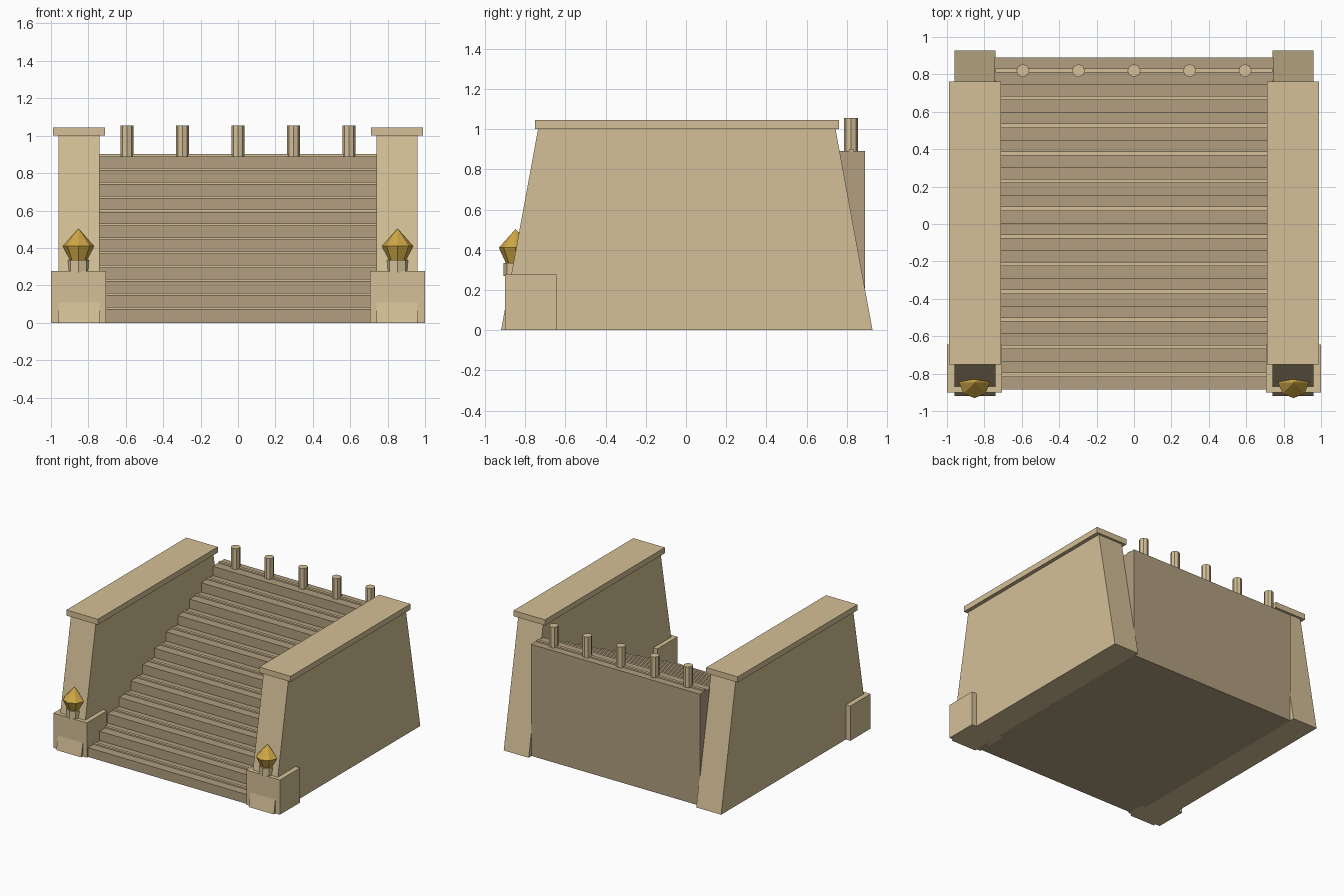
import bpy, math

if "Cube" in bpy.data.objects:
    bpy.data.objects.remove(bpy.data.objects["Cube"])


def material(name, rgb):
    m = bpy.data.materials.new(name)
    m.diffuse_color = (*rgb, 1)
    m.use_nodes = True
    m.node_tree.nodes["Principled BSDF"].inputs["Base Color"].default_value = m.diffuse_color
    return m


SAND = material("light sandstone", (0.66, 0.53, 0.31))
STEP = material("dark sandstone", (0.44, 0.345, 0.215))
GOLD = material("gold", (0.62, 0.39, 0.06))


def mesh_object(name, verts, faces, mat):
    me = bpy.data.meshes.new(name)
    me.from_pydata(verts, [], faces)
    me.materials.append(mat)
    ob = bpy.data.objects.new(name, me)
    bpy.context.collection.objects.link(ob)
    return ob


def extrude_x(name, profile, x0, x1, mat):
    """Counter-clockwise (y, z) profile swept from x0 to x1."""
    n = len(profile)
    verts = [(x, y, z) for x in (x0, x1) for y, z in profile]
    faces = [tuple(reversed(range(n))), tuple(range(n, 2 * n))]
    faces += [(i, (i + 1) % n, n + (i + 1) % n, n + i) for i in range(n)]
    return mesh_object(name, verts, faces, mat)


def box(name, x0, x1, y0, y1, z0, z1, mat):
    return extrude_x(name, [(y0, z0), (y1, z0), (y1, z1), (y0, z1)], x0, x1, mat)


def lathe(name, x, y, rings, mat, n=8):
    """Faceted turned shape from (radius, z) rings, capped at both ends."""
    verts = [(x + r * math.cos(2 * math.pi * k / n), y + r * math.sin(2 * math.pi * k / n), z)
             for r, z in rings for k in range(n)]
    faces = [tuple(reversed(range(n))), tuple(range((len(rings) - 1) * n, len(rings) * n))]
    for j in range(len(rings) - 1):
        for k in range(n):
            a, b = j * n + k, j * n + (k + 1) % n
            faces.append((a, b, b + n, a + n))
    return mesh_object(name, verts, faces, mat)


# Solid staircase with one raised strip on each tread
COUNT, Y0, Y1, TOP = 12, -0.885, 0.89, 0.89
run, rise = (Y1 - Y0) / COUNT, TOP / COUNT
stairs = [(Y0, 0), (Y1, 0), (Y1, TOP)]
for i in reversed(range(COUNT)):
    y, z = Y0 + i * run, (i + 1) * rise
    stairs.append((y, z))
    if i:
        stairs.append((y, z - rise))
    box("tread_strip", -0.74, 0.74, y + 0.068, y + 0.09, z - 0.005, z + 0.011, SAND)
extrude_x("staircase", stairs, -0.745, 0.745, STEP)

# Posts along the top landing
for i in range(5):
    lathe("landing_post", (i - 2) * 0.297, 0.82, [(0.035, 0.88), (0.035, 1.055)], SAND)

# Sloped side walls, caps, pedestals and lamps on both sides
for s in (-1, 1):
    def span(a, b):
        return sorted((s * a, s * b))
    extrude_x("side_wall", [(-0.92, 0), (0.928, 0), (0.744, 1.0), (-0.736, 1.0)],
              *span(0.74, 0.96), SAND)
    box("wall_cap", *span(0.712, 0.99), -0.75, 0.762, 1.0, 1.045, SAND)
    box("pedestal", *span(0.705, 1.0), -0.90, -0.645, 0, 0.277, SAND)
    lathe("lamp_base", s * 0.853, -0.848, [(0.06, 0.27), (0.06, 0.335)], SAND)
    lathe("lamp_flame", s * 0.853, -0.848,
          [(0.048, 0.333), (0.083, 0.41), (0.001, 0.502)], GOLD)
